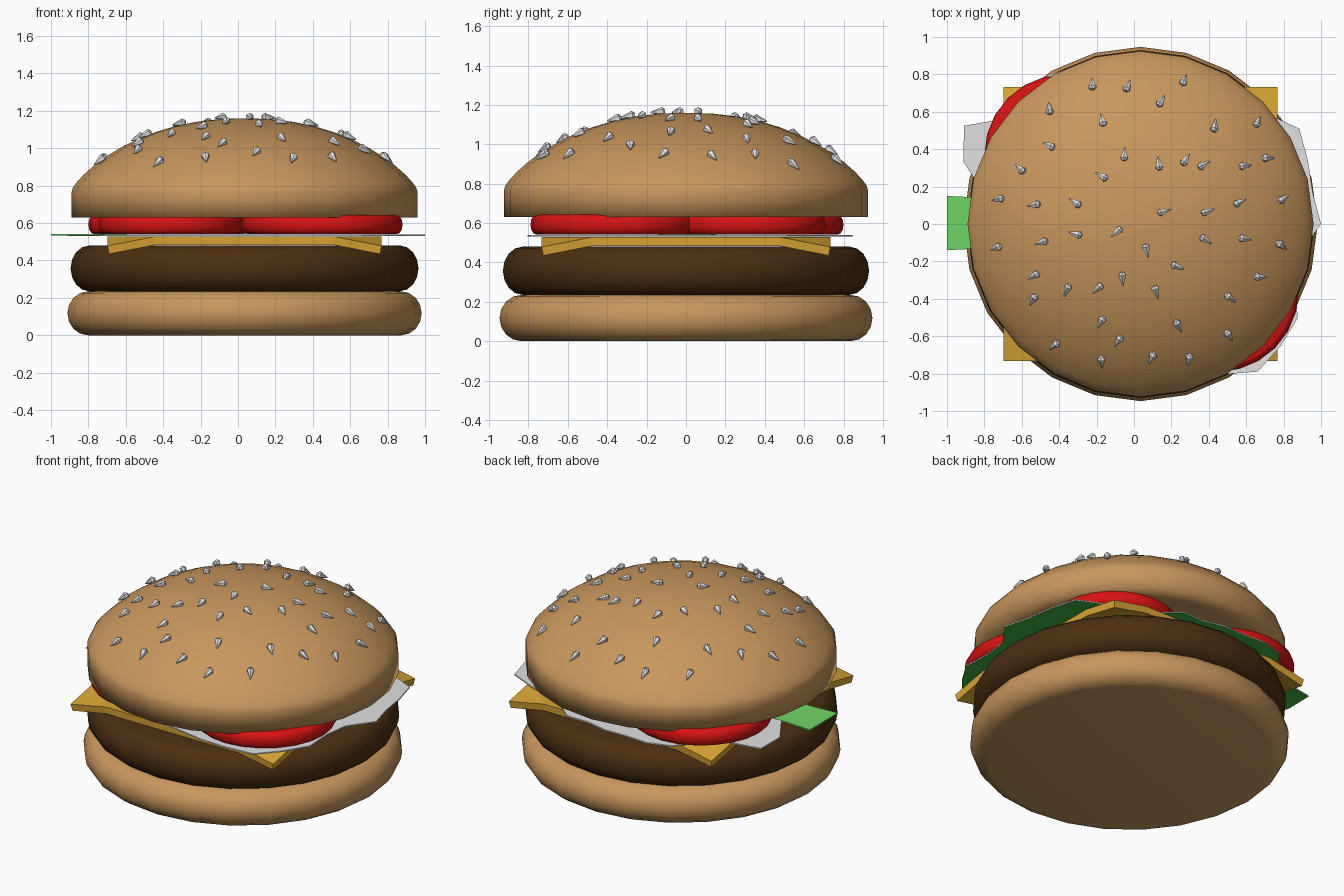
import bpy, bmesh, math, random
from mathutils import Matrix, Vector

random.seed(4)
CX = 0.035   # axis of the burger
SIDES = 24

cube = bpy.data.objects.get("Cube")
if cube:
    bpy.data.objects.remove(cube, do_unlink=True)


def material(name, rgb):
    mat = bpy.data.materials.new(name)
    mat.use_nodes = True
    color = (*rgb, 1)
    mat.diffuse_color = color
    shader = mat.node_tree.nodes["Principled BSDF"]
    shader.inputs["Base Color"].default_value = color
    shader.inputs["Roughness"].default_value = 0.7
    return mat


BUN = material("toasted bun", (0.58, 0.31, 0.11))
MEAT = material("grilled brown", (0.07, 0.028, 0.006))
CHEESE = material("cheese yellow", (0.70, 0.38, 0.035))
TOMATO = material("tomato red", (0.68, 0.006, 0.006))
PALE = material("pale white", (0.75, 0.75, 0.75))
GREEN = material("leaf green", (0.05, 0.45, 0.05))
LIGHT_GREEN = material("light leaf green", (0.16, 0.66, 0.13))


def finish(name, bm, mats, smooth_angle=None):
    """Turn a bmesh into an object, optionally smooth below an angle."""
    bmesh.ops.recalc_face_normals(bm, faces=bm.faces)
    mesh = bpy.data.meshes.new(name)
    bm.to_mesh(mesh)
    bm.free()
    for mat in mats:
        mesh.materials.append(mat)
    if smooth_angle:
        mesh.polygons.foreach_set("use_smooth", [True] * len(mesh.polygons))
        mesh.set_sharp_from_angle(angle=math.radians(smooth_angle))
    obj = bpy.data.objects.new(name, mesh)
    bpy.context.collection.objects.link(obj)
    return obj


def revolve(name, profile, mat, center=(CX, 0), angle=50):
    """Turn a (radius, height) profile around a vertical axis and cap it."""
    bm = bmesh.new()
    rings = []
    for r, z in profile:
        ring = []
        for i in range(SIDES):
            a = math.tau * i / SIDES
            ring.append(bm.verts.new((center[0] + r * math.cos(a),
                                      center[1] + r * math.sin(a), z)))
        rings.append(ring)
    for low, high in zip(rings, rings[1:]):
        for i in range(SIDES):
            j = (i + 1) % SIDES
            bm.faces.new((low[i], low[j], high[j], high[i]))
    bm.faces.new(rings[0])
    bm.faces.new(rings[-1])
    return finish(name, bm, [mat], angle)


def rounded_disc(radius, bulge, bottom, top, steps=8):
    """Profile of a disc whose rim is a half ellipse."""
    mid, half = (bottom + top) / 2, (top - bottom) / 2
    angles = [math.pi * (k / steps - 0.5) for k in range(steps + 1)]
    return [(radius - bulge + bulge * math.cos(a), mid + half * math.sin(a))
            for a in angles]


def plate(name, outline, bottom, top, mats):
    """Flat sheet: slot 0 on the top and rim, last slot underneath."""
    bm = bmesh.new()
    face = bm.faces.new([bm.verts.new((x, y, bottom)) for x, y in outline])
    grown = bmesh.ops.extrude_face_region(bm, geom=[face], use_keep_orig=True)
    for v in grown["geom"]:
        if isinstance(v, bmesh.types.BMVert):
            v.co.z = top
    for f in bm.faces:
        if all(v.co.z < bottom + 0.001 for v in f.verts):
            f.material_index = len(mats) - 1
    return finish(name, bm, mats)


# Bottom bun and patty
revolve("bottom_bun", rounded_disc(0.947, 0.11, 0, 0.235), BUN)
revolve("patty", rounded_disc(0.93, 0.1, 0.235, 0.48), MEAT)

# Cheese slice with four drooping corners
bm = bmesh.new()
HALF, FOLD = 0.733, 0.48
octagon, corners = [], []
for sx, sy in ((1, 1), (-1, 1), (-1, -1), (1, -1)):
    first = bm.verts.new((CX + sx * HALF, sy * FOLD, 0.528))
    second = bm.verts.new((CX + sx * FOLD, sy * HALF, 0.528))
    tip = bm.verts.new((CX + sx * HALF, sy * HALF, 0.478))
    pair = [first, second] if sx * sy > 0 else [second, first]
    octagon += pair
    corners.append((pair[0], tip, pair[1]))
bm.faces.new(octagon)
for corner in corners:
    bm.faces.new(corner)
cheese = finish("cheese_slice", bm, [CHEESE])
thickness = cheese.modifiers.new("thickness", "SOLIDIFY")
thickness.thickness = 0.045
thickness.offset = -1

# Lettuce sheet: frilly outline given as a radius every ten degrees
frill = [1.0, .97, .99, 1.02, .92, .84, .82, .86, .82, .84, .85, .9,
         .92, .86, .88, 1.05, .97, .8, .78, .75, .75, .75, .75, .75,
         .75, .75, .75, .75, .78, .85, .93, 1.03, 1.02, 1.01, .92, .9]
leaf = []
for i, r in enumerate(frill):
    a = math.tau * i / len(frill)
    leaf.append((r * math.cos(a), r * math.sin(a)))
plate("lettuce_leaf", leaf, 0.532, 0.54, [PALE, GREEN])
plate("lettuce_tip", [(-1, -0.14), (-0.6, -0.12), (-0.6, 0.13), (-1, 0.15)],
      0.534, 0.542, [LIGHT_GREEN])

# Four tomato slices
for name, x, y, r in (("front_left", 0.45, -0.36, 0.43),
                      ("back_right", -0.37, 0.37, 0.43),
                      ("back_left", 0.43, 0.325, 0.385),
                      ("front_right", -0.36, -0.34, 0.385)):
    revolve("tomato_" + name, rounded_disc(r, 0.03, 0.541, 0.643, 6),
            TOMATO, (x, y))

# Top bun
RIM, RIM_Z, RISE = 0.925, 0.775, 0.385


def dome(r):
    return RIM_Z + RISE * (1 - (r / RIM) ** 2.2) ** 0.8


shell = [(0.02, 0.63), (0.8, 0.63), (RIM, 0.63), (RIM, RIM_Z - 0.01)]
for k in range(1, 13):
    r = RIM * math.cos(math.pi / 2 * k / 12.2)
    shell.append((r, dome(r)))
revolve("top_bun", shell, BUN, angle=100)

# Sesame seeds: small drops lying on the dome, tips pointing downhill
spots = [(-.22, .75), (-.03, .74), (.27, .77), (.15, .66), (-.45, .62),
         (-.17, .56), (.43, .53), (.66, .55), (-.46, .42), (-.05, .38),
         (.28, .35), (.38, .32), (.6, .31), (.72, .35), (-.61, .3),
         (.13, .33), (-.18, .26), (-.73, .13), (-.54, .1), (-.32, .12),
         (.17, .07), (.4, .07), (.57, .12), (.8, .14), (-.1, -.05),
         (-.32, -.05), (-.5, -.1), (-.74, -.13), (.07, -.15), (.39, -.09),
         (.6, -.08), (.79, -.12), (.24, -.23), (-.06, -.3), (.12, -.37),
         (-.2, -.35), (-.36, -.36), (-.54, -.28), (-.54, -.41), (.68, -.28),
         (.52, -.4), (-.18, -.53), (.24, -.55), (.51, -.6), (-.09, -.63),
         (-.43, -.65), (-.17, -.74), (.09, -.72), (.29, -.73)]
bm = bmesh.new()
for x, y in spots:
    out = Vector((x - CX, y, 0))
    r = out.length
    out.normalize()
    slope = (dome(r + 0.01) - dome(r - 0.01)) / 0.02
    normal = Vector((-slope * out.x, -slope * out.y, 1)).normalized()
    along = (out + Vector((0, 0, slope))).normalized()
    along = Matrix.Rotation(random.uniform(-0.5, 0.5), 3, normal) @ along
    side = normal.cross(along)
    turn = Matrix((side, normal, along)).transposed().to_4x4()
    place = Matrix.Translation(Vector((x, y, dome(r))) + normal * 0.01) @ turn
    bmesh.ops.create_cone(bm, cap_ends=True, segments=6, radius1=0.023,
                          radius2=0.003, depth=0.06, matrix=place)
    bmesh.ops.create_cone(
        bm, cap_ends=True, segments=6, radius1=0.012, radius2=0.023,
        depth=0.014, matrix=place @ Matrix.Translation((0, 0, -0.037)))
finish("sesame_seeds", bm, [PALE])
